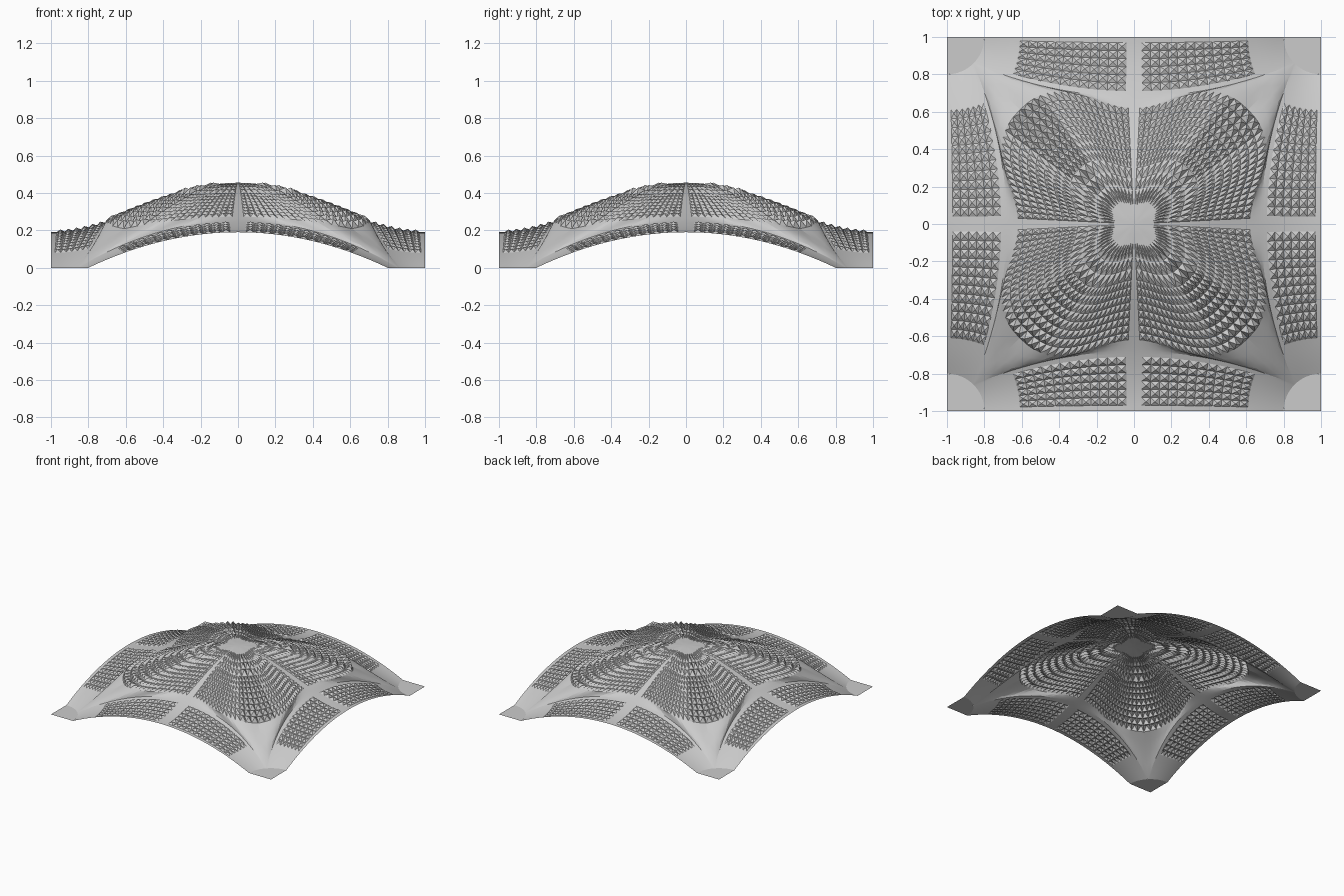
import bpy, bmesh
from math import cos, sin, pi, radians
from mathutils import Vector

cube = bpy.data.objects.get("Cube")
if cube:
    bpy.data.objects.remove(cube)

FOOT = 0.2            # radius of the flat foot corners
TIP = 1 - FOOT * cos(pi / 4)
INNER, RING = 0.62, 0.68   # end of the inner field, end of the plain ring


def lerp(a, b, f):
    return a + (b - a) * f


def shell_point(s, t):
    """Point on one eighth: s runs from axis to diagonal, t from centre to edge."""
    bump, low = 0, 0
    if t <= RING:
        f = max(0, (t - INNER) / (RING - INNER))
        d = lerp(0.984 * min(t, INNER), TIP, f)
        end_x = end_y = d
        bump = min(t, INNER) * (1 - f)
        low = 0.455 * (1 - (d / TIP) ** 1.8)
    else:
        a = lerp(pi / 4, pi / 2, (t - RING) / (1 - RING))
        end_x, end_y = 1 - FOOT * cos(a), 1 - FOOT * sin(a)
    crown = 0.19 + 0.265 * (1 + cos(pi * t)) / 2
    x = t + (end_x - t) * s * s + bump * s * s * (1 - s)
    return Vector((x, end_y * s, lerp(crown, low, s * s)))


def steps(a, b, n):
    return [lerp(a, b, i / n) for i in range(n + 1)]


def add_band(bm, columns, rows, studded, limit=1.0):
    """Strip of cells; studded cells rise to a pyramid."""
    for t0, t1 in zip(rows, rows[1:]):
        for i, (s0, s1) in enumerate(zip(columns, columns[1:])):
            corners = [shell_point(*p) for p in ((s0, t0), (s0, t1), (s1, t1), (s1, t0))]
            if (corners[0] - corners[3]).length < 1e-5:
                corners.pop()
            vs = [bm.verts.new(c) for c in reversed(corners)]
            if not studded or i == 0 or s1 > limit + 0.001:
                bm.faces.new(vs)
                continue
            mid = sum(corners, Vector()) / 4
            normal = (corners[1] - corners[3]).cross(corners[2] - corners[0]).normalized()
            if normal.z < 0:
                normal.negate()
            size = min((corners[1] - corners[0]).length, (corners[2] - corners[1]).length)
            height = size * (0.65 if s0 > 0.8 and t1 <= INNER + 0.01 else 0.32)
            tip = bm.verts.new(mid + normal * height)
            for a, b in zip(vs, vs[1:] + vs[:1]):
                bm.faces.new((a, b, tip))


# One eighth of the canopy
bm = bmesh.new()
fine = [0] + steps(0.05, 1, 16)
coarse = [0] + steps(0.05, 1, 8)
add_band(bm, coarse, [0, 0.05, 0.1], False)
add_band(bm, coarse, [0.1, 0.18, 0.24, 0.3], True)
add_band(bm, fine, steps(0.3, INNER, 8), True)
add_band(bm, fine, steps(INNER, RING + 0.03, 6), False)
add_band(bm, fine, steps(RING + 0.03, 0.97, 6), True, 0.82)
add_band(bm, fine, [0.97, 1], False)

# Flat foot plate
arc = [shell_point(1, t) for t in steps(RING, 1, 8)]
corner = bm.verts.new((1, 1, 0))
rim = [bm.verts.new(p) for p in arc]
for a, b in zip(rim, rim[1:]):
    bm.faces.new((a, b, corner))


def mirrored(source, plane):
    """Add a reflected copy of everything built so far."""
    copy = bmesh.ops.duplicate(source, geom=source.verts[:] + source.edges[:] + source.faces[:])["geom"]
    for v in (g for g in copy if isinstance(g, bmesh.types.BMVert)):
        x, y, z = v.co
        v.co = {"diagonal": (y, x, z), "x": (-x, y, z), "y": (x, -y, z)}[plane]


for plane in ("diagonal", "x", "y"):
    mirrored(bm, plane)
bmesh.ops.remove_doubles(bm, verts=bm.verts, dist=0.0004)
for f in bm.faces:
    f.normal_update()
    if f.normal.z < 0:
        f.normal_flip()

mesh = bpy.data.meshes.new("canopy_shell")
bm.to_mesh(mesh)
bm.free()
shell = bpy.data.objects.new("canopy_shell", mesh)
bpy.context.collection.objects.link(shell)

# Plain grey material
grey = bpy.data.materials.new("light_grey")
grey.use_nodes = True
colour = (0.6, 0.6, 0.6, 1)
grey.diffuse_color = colour
grey.node_tree.nodes["Principled BSDF"].inputs["Base Color"].default_value = colour
mesh.materials.append(grey)

bpy.ops.object.select_all(action="DESELECT")
shell.select_set(True)
bpy.context.view_layer.objects.active = shell
bpy.ops.object.shade_smooth_by_angle(angle=radians(12))
